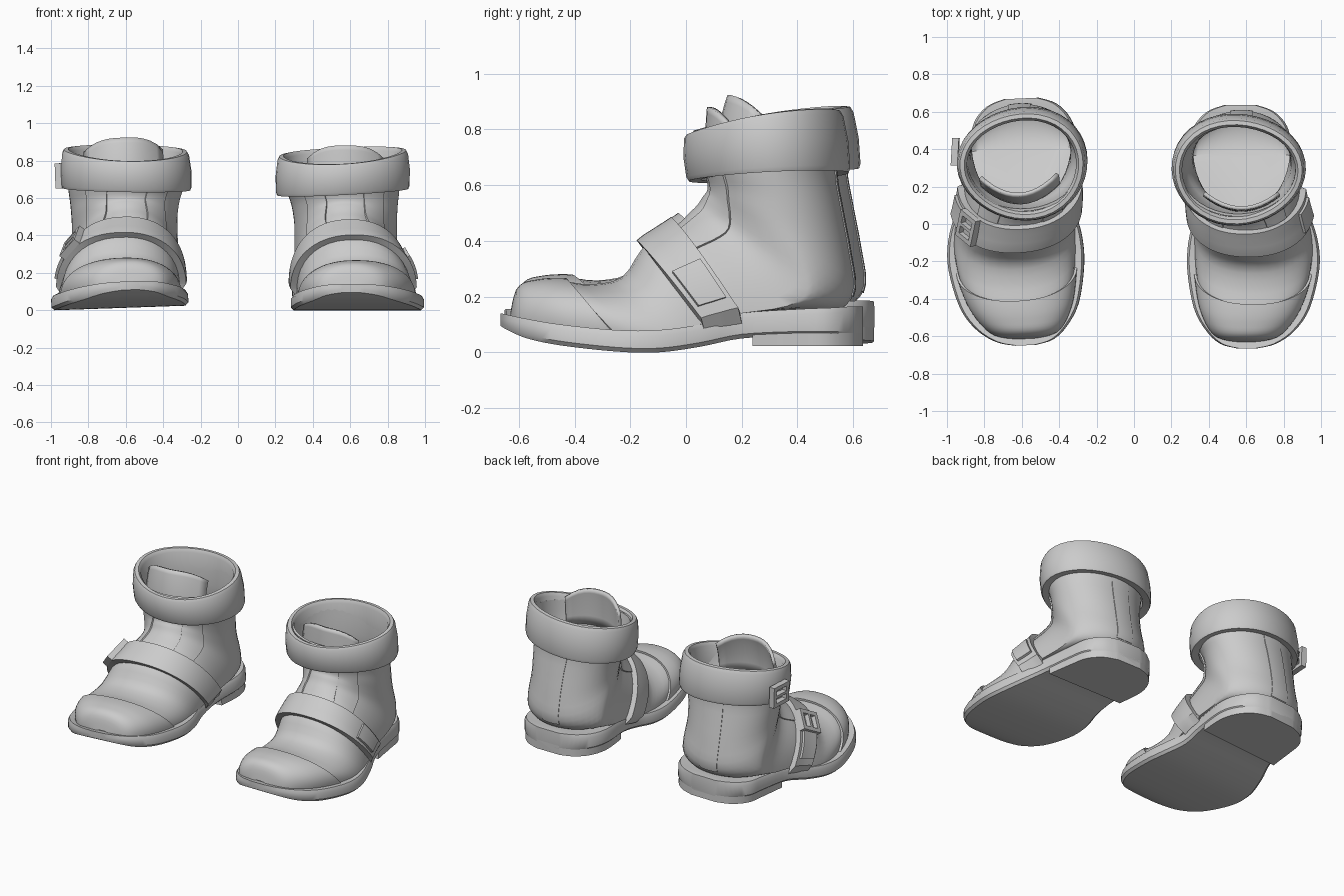
import bpy, bmesh
from math import sin, cos, pi, radians
from mathutils import Vector, Matrix

if "Cube" in bpy.data.objects:
    bpy.data.objects.remove(bpy.data.objects["Cube"])

# Upper sections from toe to cuff: sole y,z / instep y,z / centre x / half width / flat-bottomed amount
SECTIONS = [
    (-.62, .115, -.62, .13, .60, .05, 1), (-.585, .11, -.595, .225, .605, .17, 1),
    (-.45, .09, -.53, .25, .62, .255, 1), (-.27, .07, -.44, .255, .635, .30, 1),
    (-.14, .06, -.34, .245, .64, .315, 1), (-.03, .07, -.23, .27, .635, .312, 1),
    (.05, .10, -.16, .37, .62, .305, 1), (.12, .12, -.09, .42, .605, .298, 1),
    (.20, .14, -.03, .46, .595, .29, 1), (.38, .15, .01, .50, .58, .28, .9),
    (.54, .15, .04, .53, .575, .275, .55), (.605, .22, .06, .56, .575, .275, .2),
    (.59, .36, .075, .58, .575, .275, 0), (.56, .52, .075, .61, .57, .285, 0),
    (.54, .65, .06, .66, .56, .305, 0), (.55, .84, .04, .77, .555, .322, 0)]

# Sole stations: y, inner x, outer x, bottom z, top z
SOLE = [
    (-.665, .55, .66, .095, .14), (-.64, .46, .76, .08, .135), (-.57, .385, .86, .05, .12),
    (-.45, .32, .94, .025, .10), (-.25, .285, .99, .003, .08), (-.10, .29, .985, .0, .08),
    (.05, .32, .94, .02, .10), (.20, .31, .88, .05, .14), (.40, .29, .845, .06, .155),
    (.52, .32, .82, .06, .16), (.60, .39, .75, .06, .165), (.635, .48, .66, .06, .165)]


def spline(rows, t):
    """Smooth interpolation through table rows."""
    last = len(rows) - 1
    i = max(0, min(int(t), last - 1))
    f = t - i
    a, b, c, d = (rows[max(0, min(last, i + k))] for k in (-1, 0, 1, 2))
    return [q + .5 * f * (r - p + f * (2 * p - 5 * q + 4 * r - s + f * (3 * (q - r) + s - p)))
            for p, q, r, s in zip(a, b, c, d)]


def section_point(r, th):
    by, bz, ty, tz, cx, w, k = spline(SECTIONS, r)
    e = 1 - .1 * max(0, min(1, k))
    c, s = cos(th), sin(th)
    flat = max(c, 0) ** e
    h = k * flat + (1 - k) * (1 + c) / 2
    x = cx + w * (abs(s) ** e) * (1 if s > 0 else -1)
    return Vector((x, by + (ty - by) * h, bz + (tz - bz) * h))


def normal(r, th):
    r0, r1 = max(0, r - .1), min(len(SECTIONS) - 1, r + .1)
    du = section_point(r1, th) - section_point(r0, th)
    dv = section_point(r, th + .05) - section_point(r, th - .05)
    return dv.cross(du).normalized()


def surf(r, th, off=0):
    """Point on the upper, lifted outward by off."""
    p = section_point(r, th)
    if not off:
        return p
    n = normal(r, th)
    by, bz, ty, tz, cx, *_ = spline(SECTIONS, r)
    if n.dot(p - Vector((cx, (by + ty) / 2, (bz + tz) / 2))) < 0:
        n = -n
    return p + n * off


def finish(name, bm, xf, angle=38, thick=0):
    bm.transform(xf)
    bmesh.ops.recalc_face_normals(bm, faces=bm.faces)
    me = bpy.data.meshes.new(name)
    bm.to_mesh(me)
    bm.free()
    me.shade_smooth()
    me.set_sharp_from_angle(angle=radians(angle))
    ob = bpy.data.objects.new(name, me)
    bpy.context.collection.objects.link(ob)
    if thick:
        m = ob.modifiers.new("thickness", 'SOLIDIFY')
        m.thickness, m.offset = thick, 0
    return ob


def loft(name, rings, xf, ring_closed=True, cap=True, loop=False, angle=38, thick=0):
    bm = bmesh.new()
    vs = [[bm.verts.new(p) for p in ring] for ring in rings]
    n = len(vs[0])
    pairs = list(zip(vs, vs[1:])) + ([(vs[-1], vs[0])] if loop else [])
    for a, b in pairs:
        for j in range(n if ring_closed else n - 1):
            k = (j + 1) % n
            bm.faces.new((a[j], a[k], b[k], b[j]))
    if cap:
        bm.faces.new(vs[0])
        bm.faces.new(vs[-1])
    return finish(name, bm, xf, angle, thick)


def patch(name, r0, r1, a0, a1, off, xf, nr=6, na=24):
    """Raised leather piece that follows the upper, with edges turned down into it."""
    rows = []
    for i in range(-1, nr + 2):
        row = []
        for j in range(-1, na + 2):
            ci, cj = max(0, min(nr, i)), max(0, min(na, j))
            o = off if (i, j) == (ci, cj) else -.008
            row.append(surf(r0 + (r1 - r0) * ci / nr, radians(a0 + (a1 - a0) * cj / na), o))
        rows.append(row)
    return loft(name, rows, xf, ring_closed=False, cap=False)


def buckle(name, c, n, up, w, h, xf):
    """Rectangular frame with a centre prong."""
    n = n.normalized()
    side = up.cross(n).normalized()
    up = n.cross(side)
    base = Matrix((side, up, n)).transposed().to_4x4()
    bm = bmesh.new()
    t = .025
    for dx, dy, sx, sy in ((-w / 2, 0, t, h), (w / 2, 0, t, h), (0, h / 2, w + t, t),
                           (0, -h / 2, w + t, t), (0, 0, w, t * .7)):
        m = Matrix.Translation(c) @ base @ Matrix.Translation((dx, dy, 0)) @ Matrix.Diagonal((sx, sy, .035, 1))
        bmesh.ops.create_cube(bm, size=1, matrix=m)
    return finish(name, bm, xf)


def sole_ring(t, heel=False):
    y, a, b, z0, z1 = spline(SOLE, t)
    if heel:
        a, b, z0, z1 = a + .006, b - .006, .022, z0 + .02
    e = .0 if heel else .015
    zm = z1 - (.0 if heel else .02)
    return [(a + e, y, z0), (b - e, y, z0), (b, y, z0 + e), (b, y, zm),
            (b - .012, y, z1), (a + .012, y, z1), (a, y, zm), (a, y, z0 + e)]


def cuff_rings(half):
    profile = [(-.05, .03), (-.005, 0), (.002, .08), (.004, .5), (-.006, .9), (-.016, .99), (-.038, 1), (-.052, .9)]
    rings = []
    for i in range(40):
        a = 2 * pi * i / 40
        wob = .006 * sin(3 * a + 1)
        ring = []
        for d, f in profile:
            x = .555 + (half + d + wob) * cos(a)
            y = .300 - .02 * f + (.292 + d + wob) * sin(a)
            g = (1 + sin(a)) / 2
            low = .615 + .03 * g
            high = .782 + .14 * g - .053 * g * g
            ring.append((x, y, low + (high - low) * f + .05 * (x - .555)))
        rings.append(ring)
    return rings


def tongue_rows(y0, top, bend, lean):
    return [[(.575 + .2 * u / 6, y0 + bend * (u / 6) ** 2 + lean * v ** 2,
              .64 + (top - .07 * abs(u / 6) ** 3 - .64) * v) for u in range(-6, 7)]
            for v in (0, .25, .5, .75, .9, 1)]


def boot(side, xf):
    left = side == "left"
    n = 40
    ang = [2 * pi * (j + .5) / n for j in range(n)]
    # upper: outer skin up to the cuff, then the lining back down
    outer = [[surf(i / 3, a) for a in ang] for i in range(46)]
    lining = [[surf(15 - i / 2, a, -.014) for a in ang] for i in range(13)]
    loft(side + "_upper", outer + lining, xf, angle=50)
    # sole and heel block
    loft(side + "_sole", [sole_ring(i / 4) for i in range(45)], xf)
    loft(side + "_heel", [sole_ring(7.2 + i * 3.8 / 16, True) for i in range(17)], xf)
    # stitched-on leather
    patch(side + "_toe_cap", .1, 3.1, -92, 92, .012, xf, 15, 30)
    patch(side + "_instep_strap", 6.1, 7.95, -93, 93, .035, xf, 6, 36)
    for nm, s in (("inner", -1), ("outer", 1)):
        patch(f"{side}_{nm}_facing", 8, 14.3, s * 21, s * 46, .008, xf, 16, 6)
    patch(side + "_back_seam", 10.8, 14.3, 168, 192, .004, xf, 12, 6)
    # cuff
    loft(side + "_cuff", cuff_rings(.335 if left else .355), xf, cap=False, loop=True)
    # tongue and strap fastening
    rows = tongue_rows(.085, .905, .10, .045) if left else tongue_rows(.075, .88, .08, .01)
    loft(side + "_tongue", rows, xf, ring_closed=False, cap=False, thick=.02)
    patch(side + "_strap_end", 6.3, 7.75, 58, 82, .05, xf, 4, 8)
    if left:
        th = radians(48)
        c = surf(7, th, .045)
        buckle("left_strap_buckle", c, surf(7, th, .1) - c, surf(8, th) - surf(6, th), .11, .13, xf)
        buckle("left_cuff_buckle", Vector((.905, .37, .715)), Vector((1, .1, 0)), Vector((0, 0, 1)), .12, .11, xf)


# right boot as drawn; left boot mirrored, turned and tilted a little
boot("right", Matrix.Identity(4))
pivot = Vector((-.63, -.2, 0))
boot("left", Matrix.Translation(pivot + Vector((.008, .022, .013)))
     @ Matrix.Rotation(radians(2.6), 4, 'Z') @ Matrix.Rotation(radians(-2), 4, 'Y')
     @ Matrix.Diagonal((1.03, 1.015, 1, 1)) @ Matrix.Translation(-pivot) @ Matrix.Diagonal((-1, 1, 1, 1)))
